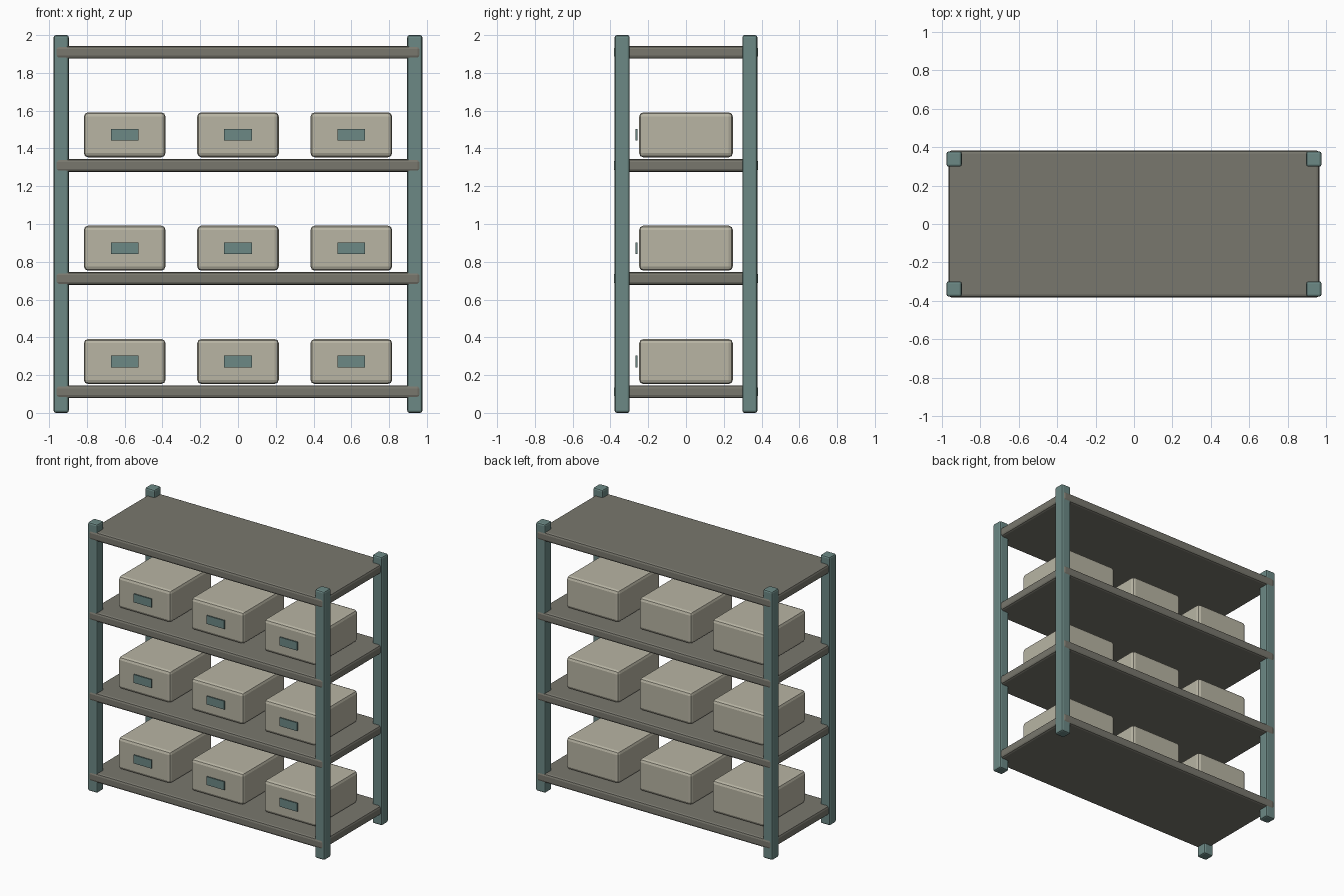
import bpy, bmesh
from mathutils import Vector

if "Cube" in bpy.data.objects:
    bpy.data.objects.remove(bpy.data.objects["Cube"])


def material(name, colour):
    m = bpy.data.materials.new(name)
    m.diffuse_color = (*colour, 1)
    m.use_nodes = True
    m.node_tree.nodes["Principled BSDF"].inputs["Base Color"].default_value = m.diffuse_color
    return m


TEAL = material("teal_grey", (0.15, 0.25, 0.235))
GREY = material("warm_grey", (0.19, 0.186, 0.155))
BEIGE = material("beige", (0.48, 0.46, 0.37))


def block(name, centre, size, mat, bevel=0.0, segments=2):
    """Box with rounded edges."""
    bm = bmesh.new()
    bmesh.ops.create_cube(bm, size=1)
    bmesh.ops.scale(bm, vec=Vector(size), verts=bm.verts)
    if bevel:
        bmesh.ops.bevel(bm, geom=bm.edges[:], offset=bevel, segments=segments,
                        profile=0.5, affect='EDGES')
    mesh = bpy.data.meshes.new(name)
    bm.to_mesh(mesh)
    bm.free()
    mesh.materials.append(mat)
    ob = bpy.data.objects.new(name, mesh)
    ob.location = centre
    bpy.context.collection.objects.link(ob)
    return ob


# Four corner posts
for x in (-0.936, 0.936):
    for y in (-0.338, 0.338):
        block("corner_post", (x, y, 1.0), (0.08, 0.08, 2.0), TEAL, 0.012)

# Four shelves
for i in range(4):
    block("shelf", (0, 0, 0.112 + 0.599 * i), (1.932, 0.764, 0.068), GREY, 0.016)

# Three storage boxes per shelf, each with a label plate on the front
for i in range(3):
    z = 0.272 + 0.6 * i
    for x in (-0.6, 0, 0.6):
        block("storage_box", (x, 0, z), (0.432, 0.496, 0.238), BEIGE, 0.022)
        block("box_label", (x, -0.262, z), (0.146, 0.009, 0.062), TEAL)
